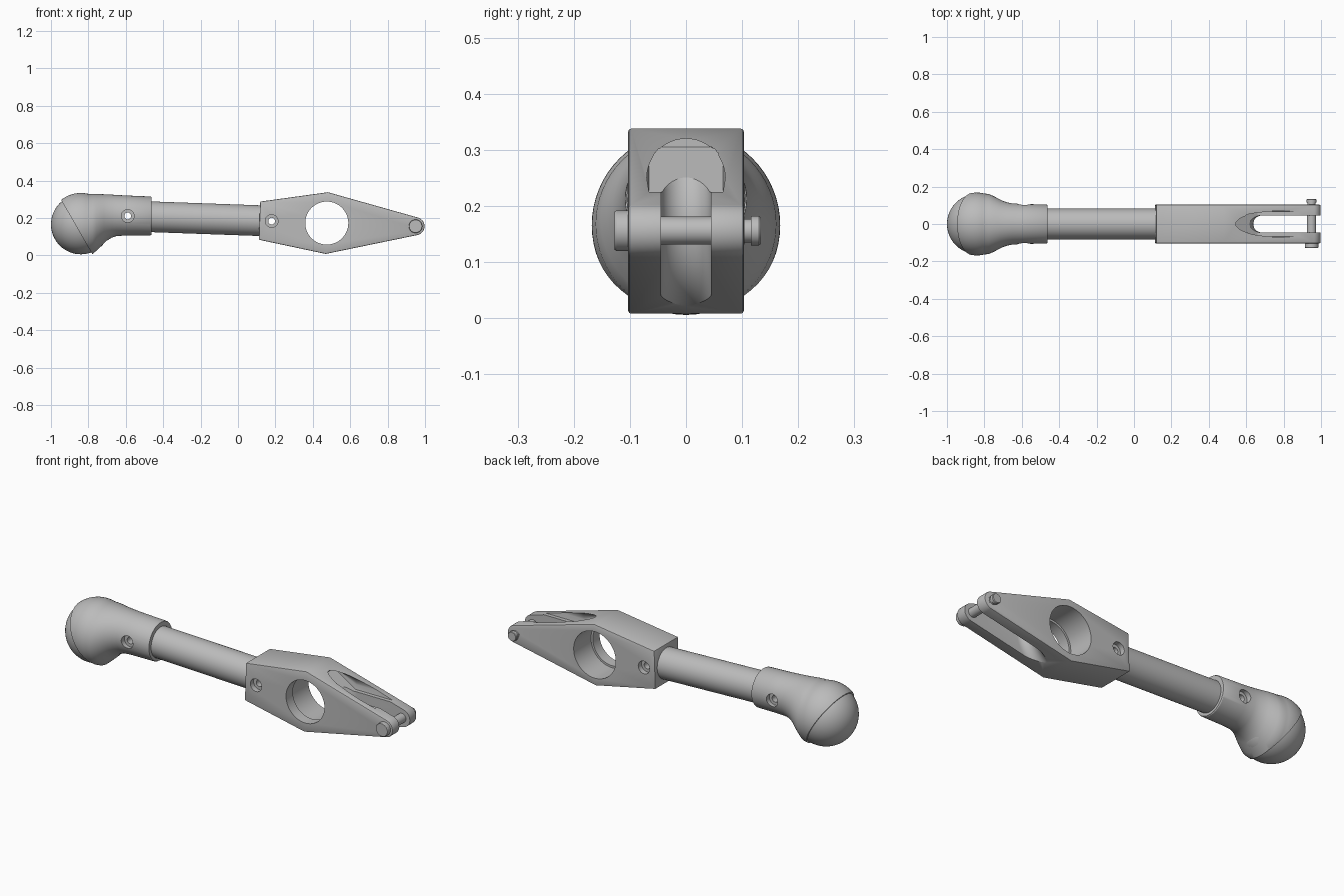
import bpy, bmesh
from math import sin, cos, pi, radians, sqrt
from mathutils import Vector, Matrix

cube = bpy.data.objects.get("Cube")
if cube:
    bpy.data.objects.remove(cube, do_unlink=True)

grey = bpy.data.materials.new("plain grey")
grey.use_nodes = True
GREY = (0.5, 0.5, 0.5, 1)
grey.diffuse_color = GREY
grey.node_tree.nodes["Principled BSDF"].inputs["Base Color"].default_value = GREY

# The arm leans slightly: its axis drops towards +x
LEAN = Matrix.Translation((0, 0, 0.19)) @ Matrix.Rotation(radians(2.05), 4, 'Y')
LEVEL = Matrix.Identity(4)
SIDES = 64


def loft(name, rings, frame=LEAN, cut=None):
    """Skin closed rings of points into a capped solid."""
    bm = bmesh.new()
    loops = [[bm.verts.new(frame @ Vector(p)) for p in ring] for ring in rings]
    n = len(loops[0])
    for a, b in zip(loops, loops[1:]):
        for i in range(n):
            j = (i + 1) % n
            bm.faces.new((a[i], a[j], b[j], b[i]))
    bm.faces.new(loops[0])
    bm.faces.new(loops[-1])
    if cut:
        bmesh.ops.bisect_plane(bm, geom=bm.verts[:] + bm.edges[:] + bm.faces[:],
                               plane_co=cut[0], plane_no=cut[1], clear_inner=True)
        bmesh.ops.holes_fill(bm, edges=[e for e in bm.edges if e.is_boundary])
    bmesh.ops.recalc_face_normals(bm, faces=bm.faces[:])
    mesh = bpy.data.meshes.new(name)
    bm.to_mesh(mesh)
    bm.free()
    mesh.materials.append(grey)
    obj = bpy.data.objects.new(name, mesh)
    bpy.context.collection.objects.link(obj)
    return obj


def ring_y(x, z, r, y):
    return [(x + r * cos(2 * pi * i / SIDES), y, z + r * sin(2 * pi * i / SIDES))
            for i in range(SIDES)]


def ring_x(x, z, r):
    return [(x, r * cos(2 * pi * i / SIDES), z + r * sin(2 * pi * i / SIDES))
            for i in range(SIDES)]


def lathe_y(name, x, steps):
    return loft(name, [ring_y(x, 0, r, y) for r, y in steps])


def finish(obj, cutters=(), bevel=0):
    """Bevel, cut, bake the modifiers and shade."""
    if bevel:
        mod = obj.modifiers.new("edge", 'BEVEL')
        mod.width, mod.segments = bevel, 2
        mod.limit_method, mod.angle_limit = 'ANGLE', radians(50)
    for c in cutters:
        c.hide_render = True
        mod = obj.modifiers.new("cut", 'BOOLEAN')
        mod.object, mod.operation, mod.solver = c, 'DIFFERENCE', 'EXACT'
    deps = bpy.context.evaluated_depsgraph_get()
    baked = bpy.data.meshes.new_from_object(obj.evaluated_get(deps))
    obj.modifiers.clear()
    obj.data = baked
    for c in cutters:
        bpy.data.objects.remove(c, do_unlink=True)
    bpy.ops.object.select_all(action='DESELECT')
    obj.select_set(True)
    bpy.context.view_layer.objects.active = obj
    bpy.ops.object.shade_smooth_by_angle(angle=radians(30))


def screw_hole(x, depth):
    """Through hole, counterbored on both sides."""
    return lathe_y("screw_hole_cutter", x, [
        (0.034, -0.2), (0.034, -depth), (0.018, -depth),
        (0.018, depth), (0.034, depth), (0.034, 0.2)])


# Clevis block: tapered outline with a round tip
HOLE_X, PIN_X, HALF = 0.475, 0.95, 0.103
half_outline = [(0.115, 0.102), (HOLE_X, 0.165)]
tip = [(PIN_X + 0.048 * cos(radians(a)), 0.048 * sin(radians(a)))
       for a in range(76, -77, -8)]
outline = half_outline + tip + [(x, -z) for x, z in reversed(half_outline)]
block = loft("clevis_block", [[(x, y, z) for x, z in outline] for y in (-HALF, HALF)])

# Main bore with a narrower lip at the front
bore = lathe_y("bore_cutter", HOLE_X,
               [(0.115, -0.2), (0.115, -0.045), (0.126, -0.045), (0.126, 0.2)])

# Fork slot whose rounded end wraps around the bore
SLOT = 0.045
profile = [(0.163 + SLOT * (1 - cos(t * pi / 16)), SLOT * sin(t * pi / 16))
           for t in range(-8, 9)] + [(0.8, SLOT), (0.8, -SLOT)]
slot = loft("slot_cutter", [
    [(HOLE_X + r * cos(radians(a)), y, r * sin(radians(a))) for r, y in profile]
    for a in range(-80, 81, 4)])

# Arched scoop in the upper slope, running out under the crest
arch = [(0.07 * cos(t * pi / 24), 0.25 + 0.07 * sin(t * pi / 24)) for t in range(25)]
arch += [(-0.066, 0.225), (0.066, 0.225)]
scoop = loft("scoop_cutter", [
    [(x, y, max(z, floor)) for y, z in arch]
    for x, floor in ((0.53, 0.305), (0.66, 0.225), (1.2, 0.225))], LEVEL)

finish(block, [bore, slot, scoop, screw_hole(0.18, 0.075)], bevel=0.005)

# Clevis pin: head at the front, grooved end at the back
pin = lathe_y("clevis_pin", PIN_X, [
    (0.034, -0.127), (0.036, -0.124), (0.036, -0.1), (0.025, -0.1), (0.025, 0.104),
    (0.021, 0.104), (0.021, 0.116), (0.026, 0.116), (0.026, 0.13), (0.023, 0.134)])
finish(pin)

# Shaft
shaft = loft("shaft", [ring_x(x, 0, 0.082) for x in (-0.54, 0.13)])
finish(shaft)

# Ball housing: spherical cup blending into an off-centre sleeve
BALL_X, BALL_Z, CUP = -0.84, 0.166, 0.168
sections = [(BALL_X - CUP * cos(radians(a)), BALL_Z, CUP * sin(radians(a)))
            for a in range(20, 106, 5)]
neck = [(-0.778, 0.168, 0.161), (-0.757, 0.177, 0.152), (-0.735, 0.187, 0.141),
        (-0.717, 0.196, 0.131), (-0.7, 0.203, 0.123), (-0.675, 0.210, 0.115),
        (-0.65, 0.2135, 0.11), (-0.6, 0.2135, 0.107), (-0.468, 0.211, 0.104),
        (-0.463, 0.211, 0.101)]
housing = loft("ball_housing", [ring_x(*s) for s in sections + neck], LEVEL,
               cut=((-0.858, 0, 0.144), (0.867, 0, 0.499)))
finish(housing, [screw_hole(-0.59, 0.08)])

# Ball held by the cup
bpy.ops.mesh.primitive_uv_sphere_add(segments=SIDES, ring_count=32, radius=0.16,
                                     location=(BALL_X, 0, BALL_Z))
ball = bpy.context.object
ball.name = "ball"
ball.data.materials.append(grey)
finish(ball)
